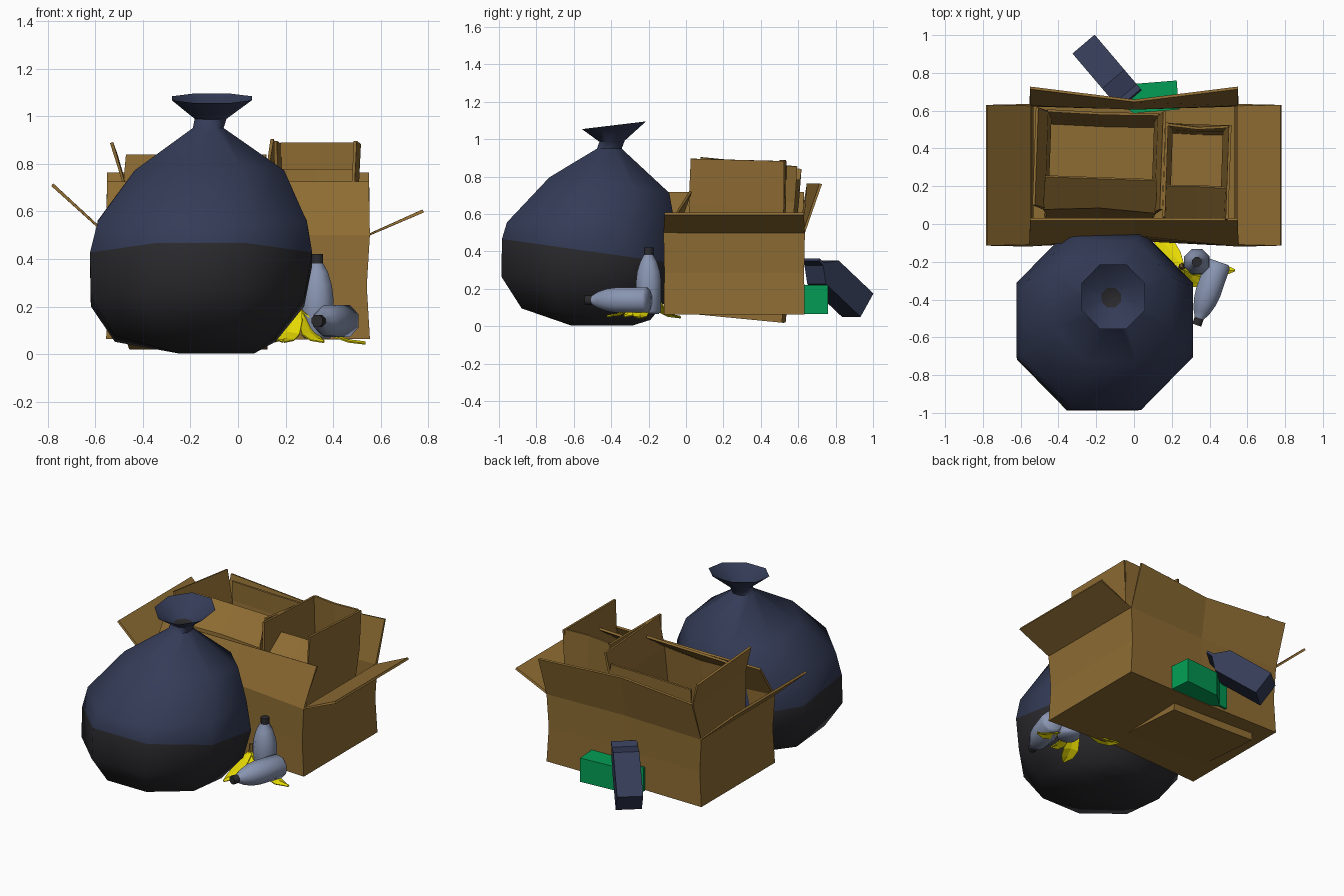
import bpy, bmesh, math
from mathutils import Vector, Matrix

if "Cube" in bpy.data.objects:
    bpy.data.objects.remove(bpy.data.objects["Cube"])


def mat(name, rgb):
    m = bpy.data.materials.new(name)
    m.diffuse_color = (*rgb, 1)
    m.use_nodes = True
    m.node_tree.nodes["Principled BSDF"].inputs["Base Color"].default_value = m.diffuse_color
    return m


NAVY = mat("navy plastic", (0.034, 0.044, 0.094))
BLACK = mat("charcoal", (0.024, 0.024, 0.028))
CARD = mat("cardboard", (0.27, 0.15, 0.033))
GREY = mat("bottle grey blue", (0.25, 0.30, 0.44))
GREEN = mat("carton green", (0.001, 0.34, 0.09))
YELLOW = mat("peel yellow", (0.84, 0.74, 0.001))
STEM = mat("stem brown", (0.16, 0.09, 0.02))


def finish(name, bm, mats, smooth=None, thick=0, fix=True):
    if fix:
        bmesh.ops.recalc_face_normals(bm, faces=bm.faces)
    me = bpy.data.meshes.new(name)
    bm.to_mesh(me)
    bm.free()
    for m in mats:
        me.materials.append(m)
    ob = bpy.data.objects.new(name, me)
    bpy.context.collection.objects.link(ob)
    if thick:
        s = ob.modifiers.new("thickness", 'SOLIDIFY')
        s.thickness = thick
        s.offset = 0
    if smooth:
        bpy.ops.object.select_all(action='DESELECT')
        ob.select_set(True)
        bpy.context.view_layer.objects.active = ob
        bpy.ops.object.shade_smooth_by_angle(angle=math.radians(smooth))
    return ob


def loft(rings, mats_by_band, n=8, ky=1.0):
    """Skin rings of (cx, cy, cz, radius, tilt along y), closing both ends."""
    bm = bmesh.new()
    loops = []
    for cx, cy, cz, r, tilt in rings:
        loop = []
        for i in range(n):
            a = math.tau * (i + 0.5) / n
            dy = ky * r * math.sin(a)
            loop.append(bm.verts.new((cx + r * math.cos(a), cy + dy, cz + tilt * dy)))
        loops.append(loop)
    for k in range(len(loops) - 1):
        for i in range(n):
            j = (i + 1) % n
            f = bm.faces.new((loops[k][i], loops[k][j], loops[k + 1][j], loops[k + 1][i]))
            f.material_index = mats_by_band[k]
    bm.faces.new(loops[0][::-1]).material_index = mats_by_band[0]
    bm.faces.new(loops[-1]).material_index = mats_by_band[-1]
    return bm


# Rubbish bag: dark lower part, navy upper part, tied neck and open funnel
bag = loft([(-0.09, -0.45, 0.003, 0.17, 0),
            (-0.18, -0.535, 0.065, 0.365, -0.09),
            (-0.17, -0.53, 0.22, 0.485, -0.10),
            (-0.155, -0.508, 0.40, 0.505, -0.14),
            (-0.15, -0.51, 0.56, 0.475, 0.01),
            (-0.12, -0.41, 0.755, 0.34, -0.13),
            (-0.125, -0.41, 0.95, 0.070, 0),
            (-0.115, -0.395, 0.99, 0.072, 0.05),
            (-0.11, -0.385, 1.075, 0.182, 0.12),
            (-0.12, -0.39, 0.985, 0.055, 0)],
           [0, 0, 0, 1, 1, 1, 1, 1, 1, 0], ky=1.02)
finish("rubbish_bag", bag, [BLACK, NAVY], smooth=50)


def open_box(name, loc, size, flaps, rot=(0, 0, 0), pinch=0.0, taper=1.0):
    """Open carton; each flap is (outward, upward, sag of its middle)."""
    w, d, h = size[0] / 2, size[1] / 2, size[2]
    bm = bmesh.new()
    levels = []
    for z, inset, p, t in ((0, 0, pinch * 0.5, taper), (h * 0.5, 0.014, pinch * 0.7, (1 + taper) / 2),
                           (h, 0, pinch, 1)):
        a, b = (w - inset) * t, (d - inset * 0.3) * t
        pts = [(-a, -b), (0, -b + p), (a, -b), (a, b), (0, b - p * 0.3), (-a, b)]
        levels.append([bm.verts.new((x, y, z)) for x, y in pts])
    for lo, hi in zip(levels, levels[1:]):
        for i in range(6):
            j = (i + 1) % 6
            bm.faces.new((lo[i], lo[j], hi[j], hi[i]))
    bm.faces.new(levels[0][::-1])
    sides = {"front": ((0, 1, 2), (0, -1)), "right": ((2, 3), (1, 0)),
             "back": ((3, 4, 5), (0, 1)), "left": ((5, 0), (-1, 0))}
    for side, (ids, n) in sides.items():
        out, up, sag = flaps[side]
        base = [levels[2][i] for i in ids]
        tips = []
        for k, v in enumerate(base):
            o = out - (sag if len(base) == 3 and k == 1 else 0)
            tips.append(bm.verts.new(v.co + Vector((n[0] * o, n[1] * o, up))))
        for k in range(len(base) - 1):
            bm.faces.new((base[k], base[k + 1], tips[k + 1], tips[k]))
    ob = finish(name, bm, [CARD], thick=0.014, fix=False)
    ob.location = loc
    ob.rotation_euler = [math.radians(a) for a in rot]
    return ob


# Large cardboard box with two smaller ones inside
open_box("large_box", (0, 0.258, 0.067), (1.10, 0.745, 0.435),
         {"front": (-0.14, 0.22, -0.06), "back": (0.09, 0.26, 0.05),
          "left": (0.23, 0.21, 0), "right": (0.228, 0.10, 0)}, pinch=0.06)
open_box("inner_box_left", (-0.175, 0.268, 0.048), (0.59, 0.52, 0.64),
         {"front": (-0.16, 0.14, -0.02), "back": (-0.01, 0.125, 0.0),
          "left": (0.055, 0.18, 0), "right": (0.03, 0.195, 0)}, rot=(-5.5, 0, -2), pinch=0.02, taper=0.97)
open_box("inner_box_right", (0.33, 0.26, 0.09), (0.32, 0.50, 0.55),
         {"front": (-0.17, 0.13, -0.01), "back": (-0.01, 0.255, 0.01),
          "left": (0.005, 0.25, 0), "right": (0.01, 0.25, 0)},
         rot=(-1.5, 0, -2), pinch=0.015, taper=0.88)


# Plastic bottles with dark caps
def bottle(name, loc, rot):
    prof = [(0.058, 0), (0.072, 0.015), (0.073, 0.17), (0.066, 0.225), (0.048, 0.28),
            (0.027, 0.316), (0.027, 0.318), (0.027, 0.355)]
    bm = loft([(0, 0, z, r, 0) for r, z in prof], [0, 0, 0, 0, 0, 1, 1])
    ob = finish(name, bm, [GREY, BLACK], smooth=50)
    ob.location = loc
    ob.rotation_euler = rot


bottle("standing_bottle", (0.333, -0.20, 0.066), (0, 0, 0))
direction = Vector((-0.115, -0.33, 0.0))
bottle("lying_bottle", (0.449, -0.20, 0.14), direction.to_track_quat('Z', 'Y').to_euler())


# Drink cartons: square body, gable roof and pinched crest
def carton(name, material, base, axis, crest, half, length, gable, lip):
    z = Vector(axis).normalized()
    x = Vector(crest)
    x = (x - z * x.dot(z)).normalized()
    y = z.cross(x)
    M = Matrix.Translation(base) @ Matrix((x, y, z)).transposed().to_4x4()
    bm = bmesh.new()
    loops = []
    for t, hy in ((0, half), (length, half), (length + gable, 0.008), (length + gable + lip, 0.008)):
        loops.append([bm.verts.new(M @ Vector((sx * half, sy * hy, t)))
                      for sx, sy in ((-1, -1), (1, -1), (1, 1), (-1, 1))])
    for lo, hi in zip(loops, loops[1:]):
        for i in range(4):
            j = (i + 1) % 4
            bm.faces.new((lo[i], lo[j], hi[j], hi[i]))
    bm.faces.new(loops[0][::-1])
    bm.faces.new(loops[-1])
    finish(name, bm, [material])


carton("navy_carton", NAVY, (-0.238, 0.918, 0.113), (0.17, -0.20, 0.19), (1, 0.85, 0),
       0.077, 0.30, 0.075, 0.04)
carton("green_carton", GREEN, (0.232, 0.683, 0.143), (-1, -0.08, 0), (0, 0, 1),
       0.077, 0.24, 0.09, 0.06)

# Banana peel: drooping tapered strips and a stem
apex = Vector((0.255, -0.225, 0.19))
tips = [(0.09, -0.03, 0.045), (0.535, -0.245, 0.043), (0.19, -0.42, 0.05), (0.36, -0.33, 0.05)]
bm = bmesh.new()
for tip in tips:
    delta = Vector(tip) - apex
    side = Vector((-delta.y, delta.x, 0)).normalized()
    prev = None
    for t, drop, wid, sway in ((0, 0, 0.014, 0), (0.25, 0.35, 0.038, 0.005), (0.5, 0.76, 0.046, 0.008),
                               (0.75, 0.94, 0.036, 0.005), (1, 1, 0.004, 0)):
        c = apex + Vector((delta.x * t, delta.y * t, delta.z * drop)) - side * sway
        row = [bm.verts.new(c - side * wid), bm.verts.new(c + Vector((0, 0, 0.008))),
               bm.verts.new(c + side * wid)]
        if prev:
            for k in range(2):
                bm.faces.new((prev[k], row[k], row[k + 1], prev[k + 1]))
        prev = row
finish("banana_peel", bm, [YELLOW], thick=0.006)
finish("peel_stem", loft([(0.255, -0.225, 0.185, 0.018, 0), (0.25, -0.22, 0.235, 0.012, 0)],
                         [0], n=6), [STEM])
